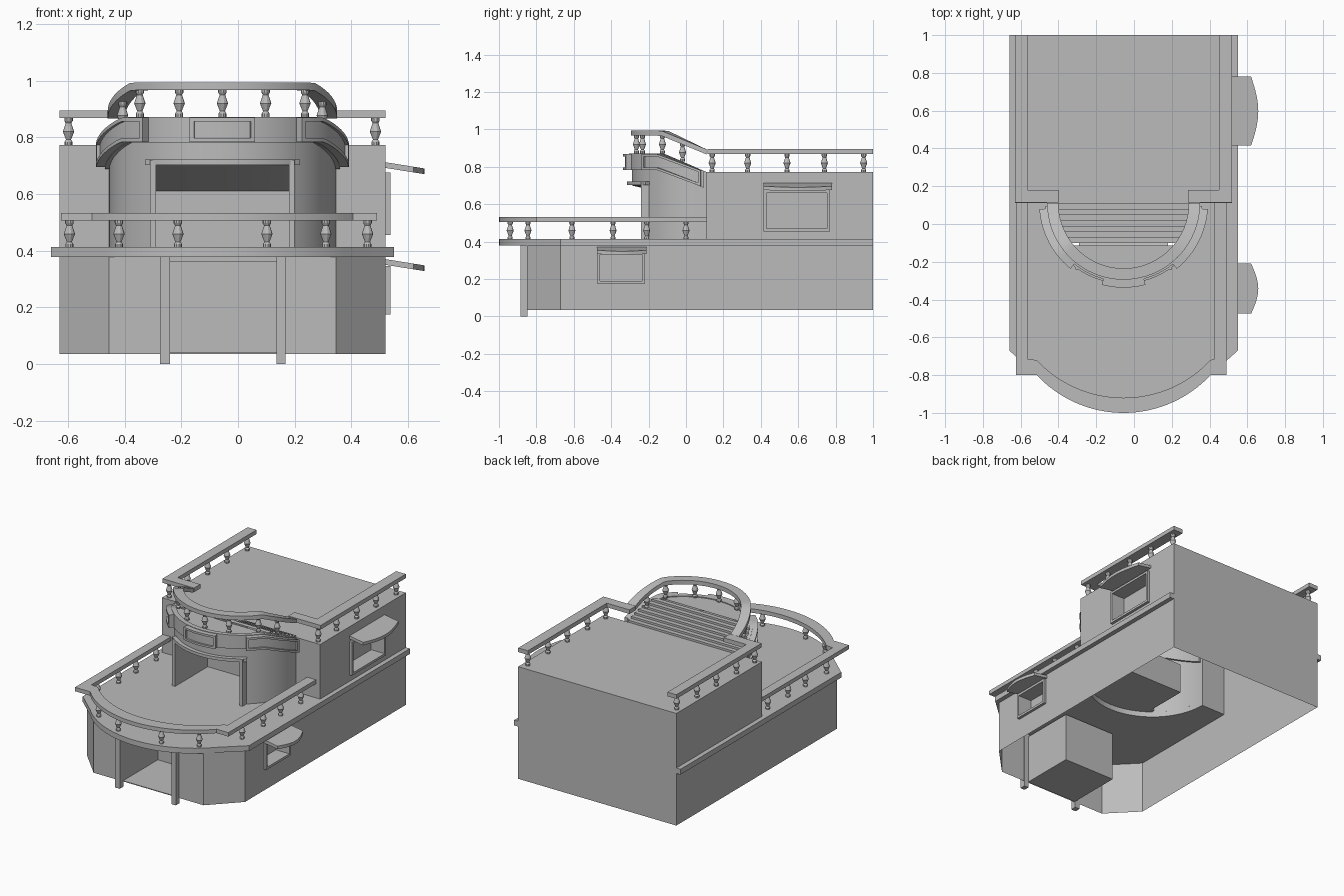
import bpy, bmesh
from math import sin, cos, radians, sqrt, pi
from mathutils import Vector

cube = bpy.data.objects.get("Cube")
if cube:
    bpy.data.objects.remove(cube)

stone = bpy.data.materials.new("plain grey stone")
stone.use_nodes = True
stone.diffuse_color = (0.5, 0.5, 0.5, 1)
stone.node_tree.nodes["Principled BSDF"].inputs["Base Color"].default_value = (0.5, 0.5, 0.5, 1)

CX, CY, R = -0.055, 0.11, 0.40          # centre and radius of the rounded bay
LEFT, RIGHT, BACK = -0.63, 0.52, 1.0    # main walls
BASE, LOW, DECK, ROOF = 0.035, 0.378, 0.413, 0.772


def finish(name, bm, solid=True):
    bmesh.ops.remove_doubles(bm, verts=bm.verts, dist=0.0002)
    if solid:
        bmesh.ops.recalc_face_normals(bm, faces=bm.faces)
    for f in bm.faces:
        f.smooth = True
    me = bpy.data.meshes.new(name)
    bm.to_mesh(me)
    bm.free()
    me.set_sharp_from_angle(angle=radians(28))
    me.materials.append(stone)
    ob = bpy.data.objects.new(name, me)
    bpy.context.collection.objects.link(ob)
    return ob


def skin(name, polys):
    """Open surface from (points, outward direction) pairs."""
    bm = bmesh.new()
    for pts, ref in polys:
        f = bm.faces.new([bm.verts.new(p) for p in pts])
        f.normal_update()
        if f.normal.dot(Vector(ref)) < 0:
            f.normal_flip()
    return finish(name, bm, solid=False)


def prism(name, outline, z0, z1):
    """Solid from a plan outline; heights may be functions of x and y."""
    lo = z0 if callable(z0) else lambda x, y: z0
    hi = z1 if callable(z1) else lambda x, y: z1
    bm = bmesh.new()
    a = [bm.verts.new((x, y, lo(x, y))) for x, y in outline]
    b = [bm.verts.new((x, y, hi(x, y))) for x, y in outline]
    bm.faces.new(a[::-1])
    bm.faces.new(b)
    for i in range(len(a)):
        j = (i + 1) % len(a)
        bm.faces.new((a[i], a[j], b[j], b[i]))
    return finish(name, bm)


def box(name, x0, x1, y0, y1, z0, z1):
    return prism(name, [(x0, y0), (x1, y0), (x1, y1), (x0, y1)], z0, z1)


def bay(r, a):
    return CX + r * sin(a), CY - r * cos(a)


def slope(a):
    """Top of the bay: level in front, falling beside the steps."""
    y = CY - R * cos(a)
    return 0.872 - 0.1 * max(0, (y + 0.13) / 0.24)


def arc_bar(name, r0, r1, a0, a1, lo, hi, n=32):
    bm = bmesh.new()
    rings = []
    for i in range(n + 1):
        a = radians(a0 + (a1 - a0) * i / n)
        rings.append([bm.verts.new((*bay(r, a), z(a)))
                      for r, z in ((r0, lo), (r1, lo), (r1, hi), (r0, hi))])
    for p, q in zip(rings, rings[1:]):
        for k in range(4):
            m = (k + 1) % 4
            bm.faces.new((p[k], p[m], q[m], q[k]))
    bm.faces.new(rings[0])
    bm.faces.new(rings[-1])
    return finish(name, bm)


def holed_wall(name, put, outer, hole, depth):
    """Flat wall with a rectangular recess; put maps (u, v, depth) to space."""
    u0, u1, v0, v1 = outer
    a0, a1, b0, b1 = hole
    out = Vector(put(0, 0, 0)) - Vector(put(0, 0, 1))
    mid = Vector(put((a0 + a1) / 2, (b0 + b1) / 2, depth / 2))
    polys = []
    for s0, s1, t0, t1, d in ((u0, a0, v0, v1, 0), (a1, u1, v0, v1, 0), (a0, a1, v0, b0, 0),
                              (a0, a1, b1, v1, 0), (a0, a1, b0, b1, depth)):
        polys.append(([put(s0, t0, d), put(s1, t0, d), put(s1, t1, d), put(s0, t1, d)], out))
    rim = [(a0, b0), (a1, b0), (a1, b1), (a0, b1)]
    for p, q in zip(rim, rim[1:] + rim[:1]):
        pts = [put(*p, 0), put(*q, 0), put(*q, depth), put(*p, depth)]
        polys.append((pts, mid - Vector(pts[0])))
    skin(name, polys)


def upright(p, q, z0, z1, ref):
    return [(*p, z0), (*q, z0), (*q, z1), (*p, z1)], ref


# Plain outer walls, roof and upper front wall
walls = [
    upright((LEFT, -0.67), (LEFT, CY), BASE, DECK, (-1, 0, 0)),
    upright((LEFT, CY), (LEFT, BACK), BASE, ROOF, (-1, 0, 0)),
    upright((LEFT, BACK), (RIGHT, BACK), BASE, ROOF, (0, 1, 0)),
    upright((RIGHT, CY), (RIGHT, BACK), BASE, DECK, (1, 0, 0)),
    upright((LEFT, -0.67), (CX - R, -0.85), BASE, LOW, (-1, -1, 0)),
    upright((RIGHT, -0.67), (CX + R, -0.85), BASE, LOW, (1, -1, 0)),
    upright((LEFT, CY), (CX - R, CY), DECK, ROOF, (0, -1, 0)),
    upright((RIGHT, CY), (CX + R, CY), DECK, ROOF, (0, -1, 0)),
    ([(LEFT, CY, ROOF), (RIGHT, CY, ROOF), (RIGHT, BACK, ROOF), (LEFT, BACK, ROOF)], (0, 0, 1)),
]
skin("outer_walls_and_roof", walls)

# Walls with the lower doorway and the two side windows
holed_wall("lower_front_wall", lambda u, v, d: (u, -0.85 + d, v),
           (CX - R, CX + R, BASE, LOW), (-0.24, 0.135, BASE + 0.005, 0.36), 0.36)
for part, wall, hole, peak in (
        ("upper", (CY, BACK, DECK, ROOF), (0.43, 0.755, 0.47, 0.66), 0.712),
        ("lower", (-0.67, CY, BASE, LOW), (-0.46, -0.235, 0.19, 0.33), 0.37)):
    holed_wall(part + "_window_wall", lambda u, v, d: (RIGHT - d, u, v), wall, hole, 0.08)
    a0, a1, b0, b1 = hole
    t = 0.015
    for side, (p, q, s, e) in {"near": (a0 - t, a0, b0 - t, b1 + t), "far": (a1, a1 + t, b0 - t, b1 + t),
                               "sill": (a0, a1, b0 - t, b0), "head": (a0, a1, b1, b1 + t)}.items():
        box(f"{part}_window_frame_{side}", RIGHT - 0.01, RIGHT + 0.018, p, q, s, e)
    # Curved sloping awning
    y0, y1 = a0 - 0.015, a1 + 0.025
    edge = [(0.62 + 0.038 * sin(pi * i / 10), y0 + (y1 - y0) * i / 10) for i in range(11)]
    prism(part + "_awning", [(RIGHT, y0)] + edge + [(RIGHT, y1)],
          lambda x, y: peak - 0.02 - (x - RIGHT) * 0.16, lambda x, y: peak - (x - RIGHT) * 0.16)

for side, x0, x1 in (("right", -0.275, -0.24), ("left", 0.135, 0.167)):
    box(side + "_porch_post", x0, x1, -0.885, -0.848, 0, LOW)


# Terrace slab with a bowed front and an opening under the bay
def bow(shift):
    pts = []
    for i in range(29):
        x = -0.46 + 0.92 * i / 28
        pts.append((CX + x, -0.371 + shift - sqrt(0.629 ** 2 - x * x)))
    return pts


notch = [bay(R, radians(90 - 180 * i / 24)) for i in range(25)]
prism("terrace_slab", [(-0.66, CY), (-0.66, -0.67)] + bow(0) + [(0.55, -0.67), (0.55, CY)] + notch,
      LOW, DECK)
box("right_ledge", -0.66, LEFT, CY, BACK, LOW, DECK)
box("left_ledge", RIGHT, 0.55, CY, BACK, LOW, DECK)

# Terrace rail and upper rails
prism("terrace_rail", [(-0.625, CY), (-0.625, -0.8)] + bow(0) + [(0.49, -0.8), (0.49, CY),
      (0.425, CY), (0.425, -0.715)] + bow(0.08)[::-1] + [(-0.565, -0.715), (-0.565, CY)], 0.506, 0.532)
for side, x0, x1, x2 in (("right", LEFT, -0.565, -0.40), ("left", RIGHT, 0.45, 0.285)):
    prism(side + "_roof_rail", [(x0, BACK), (x0, 0.115), (x2, 0.115), (x2, 0.18), (x1, 0.18), (x1, BACK)],
          0.868, 0.895)
arc_bar("bay_rail", 0.345, 0.405, -90, 90, lambda a: slope(a) + 0.094, lambda a: slope(a) + 0.121, 40)

# Rounded bay wall with a doorway, its floor and sloping ceiling
DOOR, HEAD, INNER = 36, 0.70, 0.10
bay_wall = []
angles = list(range(-90, 91, 6))
for d0, d1 in zip(angles, angles[1:]):
    a, b = radians(d0), radians(d1)
    p, q = bay(R, a), bay(R, b)
    ref = (sin(a + b), -cos((a + b) / 2), 0)
    doorway = -DOOR <= d0 and d1 <= DOOR
    if not doorway:
        bay_wall.append(upright(p, q, DECK, min(HEAD, ROOF), ref))
    bay_wall.append(([(*p, HEAD), (*q, HEAD), (*q, slope(b)), (*p, slope(a))], ref))
    if doorway:
        for z, zb, up in ((DECK, DECK, 1), (HEAD, 0.61, -1)):
            bay_wall.append(([(*p, z), (*q, z), (q[0], INNER, zb), (p[0], INNER, zb)], (0, 0, up)))
        bay_wall.append(upright((p[0], INNER), (q[0], INNER), DECK, 0.61, (0, -1, 0)))
for s in (-1, 1):
    x, y = bay(R, s * radians(DOOR))
    bay_wall.append(([(x, y, DECK), (x, INNER, DECK), (x, INNER, 0.61), (x, y, HEAD)], (-s, 0, 0)))
    box("door_jamb", x - 0.01 + s * 0.01, x + 0.01 + s * 0.01, -0.24, -0.18, DECK, 0.72)
skin("bay_wall", bay_wall)
arc_bar("door_lintel", 0.39, 0.425, -40, 40, lambda a: 0.702, lambda a: 0.722)

# Steps from the roof up to the bay platform
line = [(CY, ROOF)]
for i in range(7):
    y, z = line[-1]
    line += [(y, z + 0.0135), (y - 0.03, z + 0.0135)]
steps = []
for (y, z), (v, w) in zip(line, line[1:]):
    h, k = sqrt(R * R - (CY - y) ** 2), sqrt(R * R - (CY - v) ** 2)
    steps.append(([(CX - h, y, z), (CX + h, y, z), (CX + k, v, w), (CX - k, v, w)], (0, 1, 1)))
ye, ze = line[-1]
rim = [bay(R, radians(d)) for d in range(-56, 57, 4)]
steps.append(([(*p, ze) for p in rim], (0, 0, 1)))
skin("steps_and_platform", steps)

# Band around the bay with three framed panels
arc_bar("bay_band", 0.385, 0.415, -88, 88, lambda a: slope(a) - 0.09, slope, 40)
for name, a0, a1 in (("centre", -15, 15), ("right", -86, -39), ("left", 39, 86)):
    def at(drop):
        return lambda a: slope(a) - drop
    arc_bar(name + "_panel", 0.41, 0.435, a0, a1, at(0.085), at(0.005), 14)
    arc_bar(name + "_panel_top", 0.41, 0.447, a0, a1, at(0.016), at(0.003), 14)
    arc_bar(name + "_panel_bottom", 0.41, 0.447, a0, a1, at(0.088), at(0.075), 14)
    arc_bar(name + "_panel_end", 0.41, 0.447, a0, a0 + 2, at(0.088), at(0.003), 2)
    arc_bar(name + "_panel_end", 0.41, 0.447, a1 - 2, a1, at(0.088), at(0.003), 2)

# Turned balusters sharing one mesh
bm = bmesh.new()
profile = [(0.014, 0), (0.014, 0.012), (0.009, 0.02), (0.02, 0.048), (0.01, 0.078), (0.015, 0.086), (0.015, 0.098)]
vs = [bm.verts.new((r, 0, z)) for r, z in profile]
es = [bm.edges.new(e) for e in zip(vs, vs[1:])]
bmesh.ops.spin(bm, geom=vs + es, cent=(0, 0, 0), axis=(0, 0, 1), angle=2 * pi, steps=10)
first = finish("baluster", bm)
spots = [(x, y, DECK - 0.002) for x in (-0.595, 0.457) for y in (-0.61, -0.39, -0.21, 0.0)]
spots += [(CX + s * x, y, DECK - 0.002) for s in (-1, 1) for x, y in ((0.365, -0.845), (0.157, -0.94))]
spots += [(x, y, ROOF) for x in (-0.598, 0.485) for y in (0.14, 0.33, 0.54, 0.74, 0.95)]
spots += [(*bay(0.375, radians(d)), slope(radians(d))) for d in (-70, -51, -24, 0, 24, 51, 70)]
for i, spot in enumerate(spots):
    ob = first if i == 0 else first.copy()
    if i:
        bpy.context.collection.objects.link(ob)
    ob.location = spot
